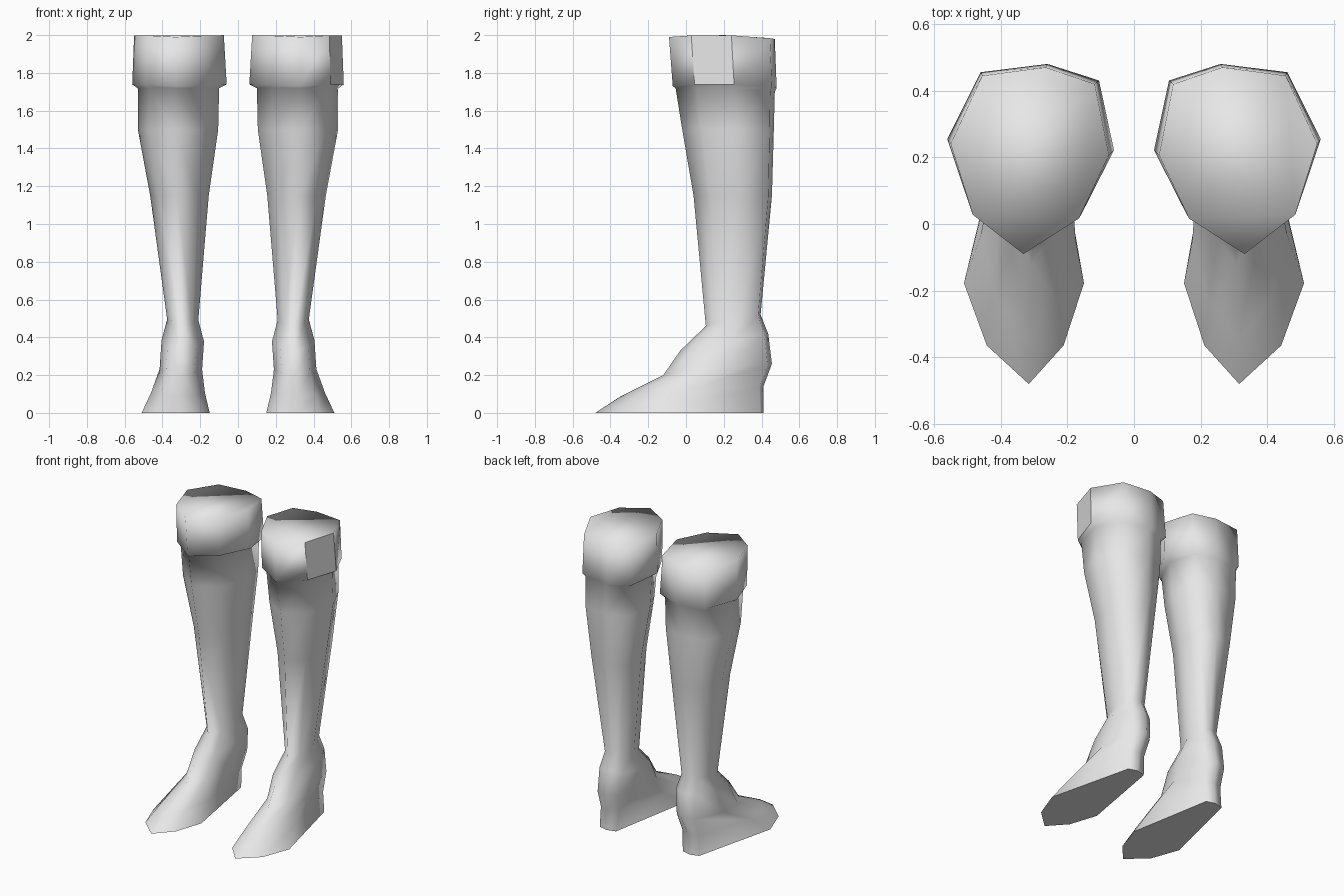
import bpy
import bmesh

cube = bpy.data.objects.get("Cube")
if cube:
    bpy.data.objects.remove(cube)

grey = bpy.data.materials.new("plain_grey")
grey.use_nodes = True
COLOUR = (0.8, 0.8, 0.8, 1)
grey.diffuse_color = COLOUR
grey.node_tree.nodes["Principled BSDF"].inputs["Base Color"].default_value = COLOUR

# Eight-sided outlines (inner to outer, front to back), starting at the back
LEG = [(.4, 1), (.8, .955), (1, .59), (.86, .21), (.54, 0), (.19, .19), (0, .53), (.09, .91)]
SOLE = [(.45, 1), (.62, .98), (1, .34), (.81, .13), (.46, 0), (.17, .13), (0, .34), (.28, .98)]

# inner x, outer x, front y, back y, front z, back z, crown, blend to sole outline
RINGS = [
    (.075, .55, -.09, .47, 1.99, 1.98, .015, 0),     # cuff rim
    (.06, .56, -.07, .48, 1.73, 1.72, .015, 0),      # cuff lower edge
    (.10, .53, -.055, .47, 1.72, 1.70, .01, 0),      # under the cuff
    (.105, .53, -.02, .465, 1.5, 1.5, 0, 0),         # calf
    (.155, .465, .04, .455, 1.15, 1.15, 0, 0),
    (.21, .375, .105, .395, .46, .52, 0, 0),         # ankle
    (.18, .405, -.03, .435, .33, .42, 0, 0),
    (.19, .415, -.12, .455, .2, .26, 0, .2),         # instep and heel
    (.175, .46, -.35, .41, .085, .14, 0, .7),        # toe ridge
    (.15, .51, -.48, .41, 0, 0, 0, 1),               # sole edge
]


def ring_points(x0, x1, y0, y1, z0, z1, crown, blend):
    for (ua, va), (ub, vb) in zip(LEG, SOLE):
        u = ua + (ub - ua) * blend
        v = va + (vb - va) * blend
        z = z0 + (z1 - z0) * v + crown * 4 * v * (1 - v)
        yield x0 + (x1 - x0) * u, y0 + (y1 - y0) * v, z


def make_boot(name, side, flat_patch):
    bm = bmesh.new()
    rings = [[bm.verts.new((side * x, y, z)) for x, y, z in ring_points(*r)] for r in RINGS]
    patch = None
    for level, (a, b) in enumerate(zip(rings, rings[1:])):
        for i in range(8):
            j = (i + 1) % 8
            face = bm.faces.new((a[i], a[j], b[j], b[i]))
            if level == 0 and i == 2:
                patch = face
    bm.faces.new(rings[0])
    sole = bm.faces.new(rings[-1])
    bmesh.ops.recalc_face_normals(bm, faces=bm.faces)
    for face in bm.faces:
        face.smooth = True
    # Crisp sole, and one crisp outer cuff panel
    crisp = [sole, patch] if flat_patch else [sole]
    for face in crisp:
        for edge in face.edges:
            edge.smooth = False
    mesh = bpy.data.meshes.new(name)
    bm.to_mesh(mesh)
    bm.free()
    mesh.materials.append(grey)
    bpy.context.collection.objects.link(bpy.data.objects.new(name, mesh))


make_boot("left_boot", 1, True)
make_boot("right_boot", -1, False)
